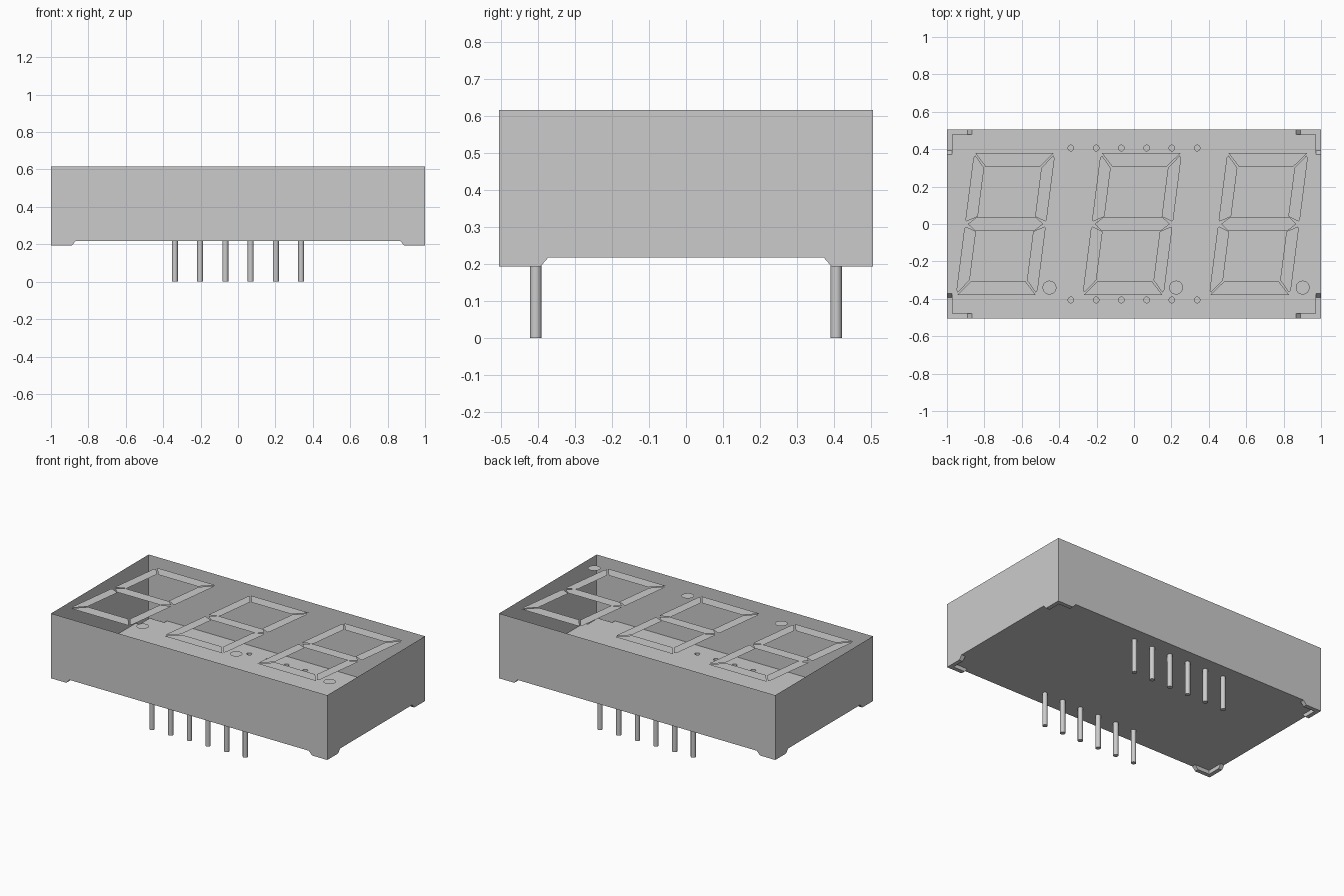
import bpy, bmesh, math
from mathutils import Vector

cube = bpy.data.objects.get("Cube")
if cube:
    bpy.data.objects.remove(cube, do_unlink=True)

grey = bpy.data.materials.new("light_grey")
grey.use_nodes = True
COLOUR = (0.6, 0.6, 0.6, 1)
grey.diffuse_color = COLOUR
grey.node_tree.nodes["Principled BSDF"].inputs["Base Color"].default_value = COLOUR

HX, HY = 1.0, 0.505                     # half width and depth
FOOT_Z, FLOOR_Z, TOP_Z = 0.193, 0.218, 0.617
PIN_R, PIN_Y, PIN_STEP = 0.0155, 0.406, 0.135


def make_object(name, bm):
    mesh = bpy.data.meshes.new(name)
    bm.to_mesh(mesh)
    bm.free()
    mesh.materials.append(grey)
    obj = bpy.data.objects.new(name, mesh)
    bpy.context.collection.objects.link(obj)
    return obj


def prism(bm, points, offset):
    """Extrude a flat outline along an offset into a closed solid."""
    face = bm.faces.new([bm.verts.new(p) for p in points])
    ext = bmesh.ops.extrude_face_region(bm, geom=[face], use_keep_orig=True)
    moved = [v for v in ext["geom"] if isinstance(v, bmesh.types.BMVert)]
    bmesh.ops.translate(bm, verts=moved, vec=offset)


def union(target, other):
    mod = target.modifiers.new("union", 'BOOLEAN')
    mod.operation, mod.solver, mod.object = 'UNION', 'EXACT', other
    mod.use_self = True
    bpy.context.view_layer.update()
    graph = bpy.context.evaluated_depsgraph_get()
    mesh = bpy.data.meshes.new_from_object(target.evaluated_get(graph))
    target.modifiers.clear()
    target.data = mesh
    bpy.data.objects.remove(other, do_unlink=True)


# Housing block
bm = bmesh.new()
prism(bm, [(-HX, -HY, FLOOR_Z), (HX, -HY, FLOOR_Z), (HX, HY, FLOOR_Z), (-HX, HY, FLOOR_Z)],
      (0, 0, TOP_Z - FLOOR_Z))
bmesh.ops.recalc_face_normals(bm, faces=bm.faces)
housing = make_object("housing_and_pins", bm)

# L-shaped corner feet, each of two arms with a sloped end
ARM, SLOPE, WIDTH = 0.133, 0.022, 0.027
profile = [(0, FOOT_Z), (ARM - SLOPE, FOOT_Z), (ARM, FLOOR_Z), (ARM, 0.25), (0, 0.25)]
for arm in ("x", "y"):
    bm = bmesh.new()
    for sx in (-1, 1):
        for sy in (-1, 1):
            if arm == "x":
                prism(bm, [(sx * (HX - a), sy * HY, z) for a, z in profile], (0, -sy * WIDTH, 0))
            else:
                prism(bm, [(sx * HX, sy * (HY - a), z) for a, z in profile], (-sx * WIDTH, 0, 0))
    bmesh.ops.recalc_face_normals(bm, faces=bm.faces)
    union(housing, make_object("feet_" + arm, bm))

# Two rows of six round pins, hollow from inside the housing
bm = bmesh.new()
circle = [(PIN_R * math.cos(i * math.tau / 24), PIN_R * math.sin(i * math.tau / 24)) for i in range(24)]
for sy in (-1, 1):
    for i in range(6):
        px = (i - 2.5) * PIN_STEP
        prism(bm, [(px + cx, sy * PIN_Y + cy, 0) for cx, cy in circle], (0, 0, 0.3))
bmesh.ops.recalc_face_normals(bm, faces=bm.faces)
union(housing, make_object("pins", bm))

# Open the top of the housing
bm = bmesh.new()
bm.from_mesh(housing.data)
lid = [f for f in bm.faces if f.normal.z > 0.9 and f.calc_center_median().z > TOP_Z - 0.01]
bmesh.ops.delete(bm, geom=lid, context='FACES')
bm.to_mesh(housing.data)
bm.free()
bpy.ops.object.select_all(action='DESELECT')
housing.select_set(True)
bpy.context.view_layer.objects.active = housing
bpy.ops.object.shade_smooth_by_angle(angle=math.radians(30))

# Upright segment outlines; the rest follow by mirroring
bar = [(-0.211, 0.380), (-0.144, 0.305), (0.144, 0.305), (0.211, 0.380)]
side = [(0.208, 0.366), (0.217, 0.354), (0.217, 0.022), (0.210, 0.014), (0.153, 0.040), (0.153, 0.300)]
middle = [(-0.201, 0), (-0.160, -0.035), (0.160, -0.035), (0.201, 0), (0.160, 0.035), (-0.160, 0.035)]
segments = [(bar, 1, 1), (bar, 1, -1), (middle, 1, 1)]
segments += [(side, sx, sy) for sx in (-1, 1) for sy in (-1, 1)]
SLANT = 0.128

for name, cx in (("right", -0.687), ("centre", -0.010), ("left", 0.667)):
    # Slanted seven-segment digit
    bm = bmesh.new()
    for outline, sx, sy in segments:
        pts = [(cx + sx * u + SLANT * sy * v, sy * v, TOP_Z) for u, v in outline]
        bm.faces.new([bm.verts.new(p) for p in pts])
    for f in bm.faces:
        f.normal_update()
        if f.normal.z < 0:
            f.normal_flip()
    make_object(name + "_digit_segments", bm)

    # Decimal point
    bm = bmesh.new()
    bmesh.ops.create_circle(bm, cap_ends=True, segments=32, radius=0.037)
    bmesh.ops.translate(bm, verts=bm.verts, vec=Vector((cx + 0.235, -0.340, TOP_Z)))
    make_object(name + "_decimal_point", bm)
